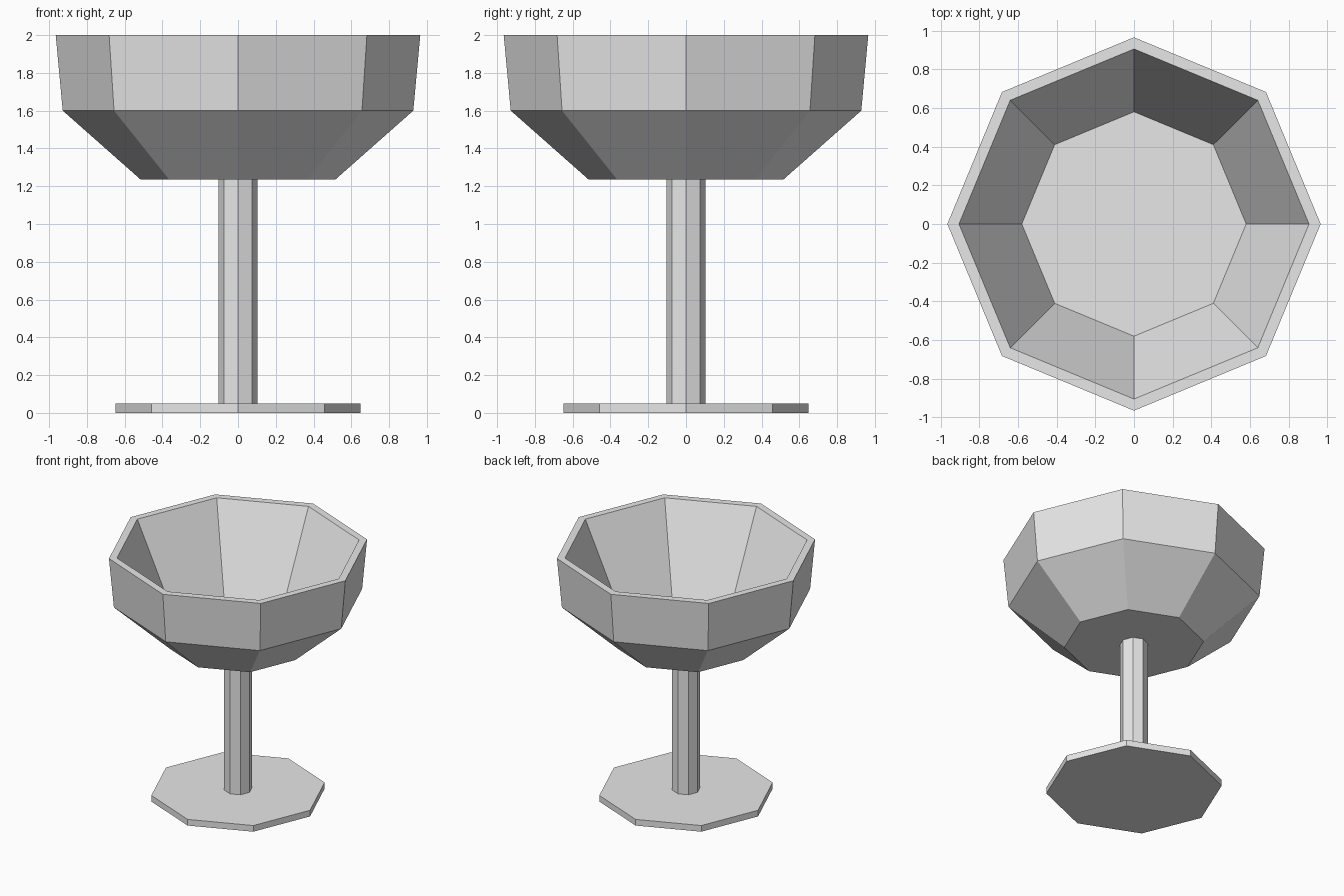
import bpy
import bmesh
from math import cos, sin, tau

SIDES = 8

cube = bpy.data.objects.get("Cube")
if cube:
    bpy.data.objects.remove(cube, do_unlink=True)

# Single plain grey material
grey = bpy.data.materials.new("plain grey")
grey.use_nodes = True
colour = (0.8, 0.8, 0.8, 1)
grey.diffuse_color = colour
grey.node_tree.nodes["Principled BSDF"].inputs["Base Color"].default_value = colour


def lathe(name, profile):
    """Closed eight-sided solid from (radius, height) points, capped at both ends."""
    bm = bmesh.new()
    rings = [[bm.verts.new((r * cos(tau * i / SIDES), r * sin(tau * i / SIDES), z))
              for i in range(SIDES)] for r, z in profile]
    for low, high in zip(rings, rings[1:]):
        for i in range(SIDES):
            j = (i + 1) % SIDES
            bm.faces.new((low[i], low[j], high[j], high[i]))
    bm.faces.new(rings[0][::-1])
    bm.faces.new(rings[-1])
    bmesh.ops.recalc_face_normals(bm, faces=bm.faces)
    mesh = bpy.data.meshes.new(name)
    bm.to_mesh(mesh)
    bm.free()
    mesh.materials.append(grey)
    obj = bpy.data.objects.new(name, mesh)
    bpy.context.collection.objects.link(obj)
    return obj


# Flat foot
lathe("foot", [(0.648, 0), (0.648, 0.05)])

# Stem between foot and bowl
lathe("stem", [(0.104, 0.05), (0.104, 1.235)])

# Bowl: underside, flared outer wall, flat rim, inner wall and floor
lathe("bowl", [(0.515, 1.235), (0.928, 1.6), (0.965, 2.0),
               (0.905, 2.0), (0.58, 1.31)])
